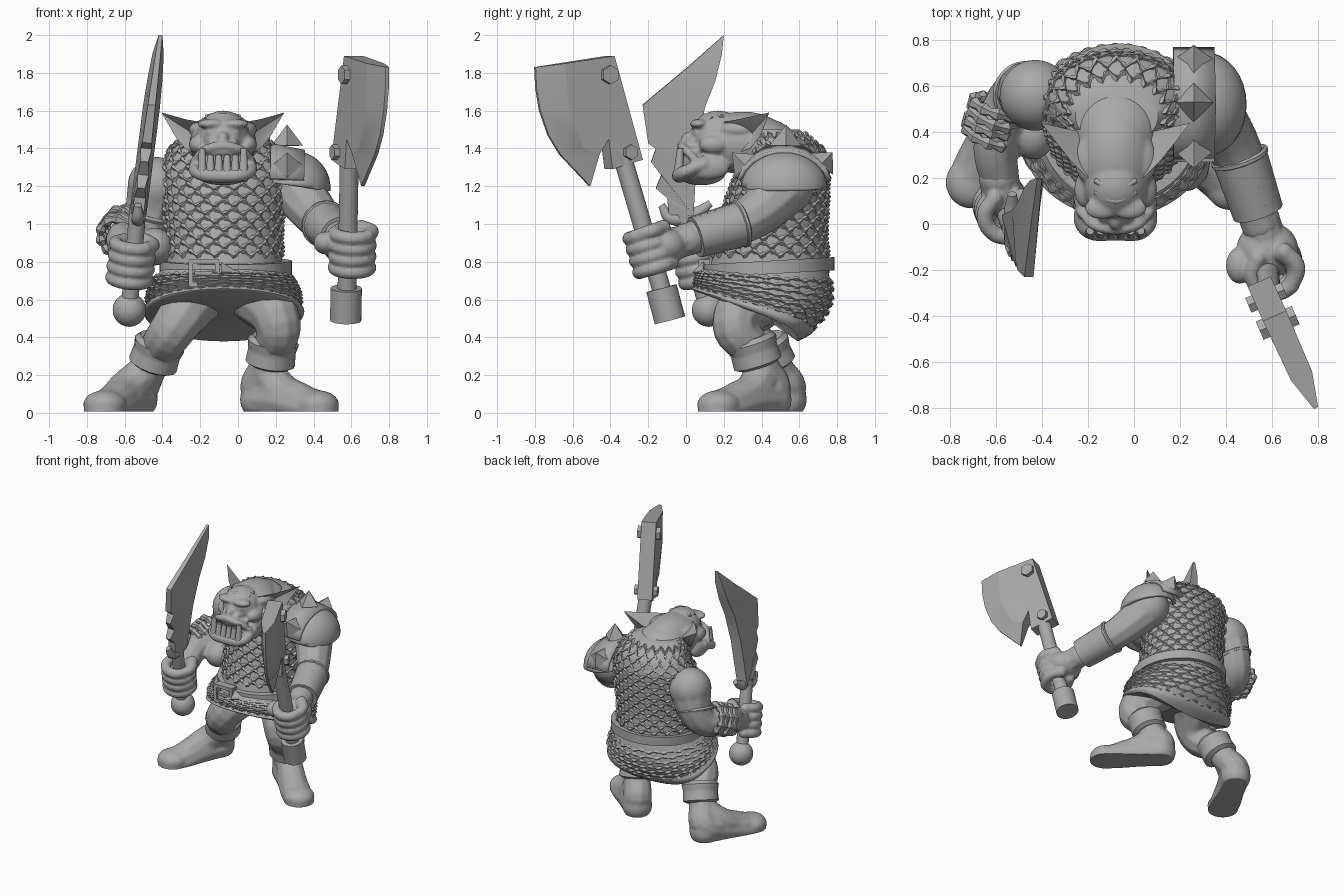
import bpy, bmesh, math
from math import sin, cos, pi, radians
from mathutils import Vector as V, Matrix
from mathutils.geometry import tessellate_polygon

if bpy.data.objects.get("Cube"):
    bpy.data.objects.remove(bpy.data.objects["Cube"])

grey = bpy.data.materials.new("plain grey")
grey.use_nodes = True
grey.diffuse_color = (0.4, 0.4, 0.4, 1)
grey.node_tree.nodes["Principled BSDF"].inputs["Base Color"].default_value = (0.4, 0.4, 0.4, 1)
MID = -0.08  # head centre line


def add(name, mesh, angle=40):
    ob = bpy.data.objects.new(name, mesh)
    bpy.context.collection.objects.link(ob)
    mesh.materials.clear()
    mesh.materials.append(grey)
    if angle:
        bpy.ops.object.select_all(action='DESELECT')
        ob.select_set(True)
        bpy.context.view_layer.objects.active = ob
        bpy.ops.object.shade_smooth_by_angle(angle=radians(angle))
    return ob


def add_bm(name, bm, angle=40):
    bmesh.ops.recalc_face_normals(bm, faces=bm.faces)
    me = bpy.data.meshes.new(name)
    bm.to_mesh(me)
    bm.free()
    return add(name, me, angle)


def baked(ob):
    bpy.context.view_layer.update()
    me = bpy.data.meshes.new_from_object(ob.evaluated_get(bpy.context.evaluated_depsgraph_get()))
    bpy.data.objects.remove(ob)
    return me


def tube_mesh(pts, cyclic=False, kind='BEZIER', sides=3):
    """Round tube through (x, y, z, radius) points."""
    cu = bpy.data.curves.new("path", 'CURVE')
    cu.dimensions, cu.bevel_depth, cu.bevel_resolution = '3D', 1, sides
    cu.resolution_u, cu.use_fill_caps = 6, True
    sp = cu.splines.new(kind)
    nodes = sp.bezier_points if kind == 'BEZIER' else sp.points
    nodes.add(len(pts) - 1)
    for n, p in zip(nodes, pts):
        n.co = p[:3] if kind == 'BEZIER' else (*p[:3], 1)
        n.radius = p[3]
        if kind == 'BEZIER':
            n.handle_left_type = n.handle_right_type = 'AUTO'
    sp.use_cyclic_u = cyclic
    ob = bpy.data.objects.new("path", cu)
    bpy.context.collection.objects.link(ob)
    return baked(ob)


def tube(name, pts, **kw):
    return add(name, tube_mesh(pts, **kw))


def blob(name, balls=(), tubes=(), voxel=0.012, smooth=3, floor=None):
    """Fuse ellipsoids (x, y, z, rx, ry, rz) and tubes into one organic surface."""
    bm = bmesh.new()
    balls = list(balls) + [(*p[:3], p[3], p[3], p[3]) for t in tubes for p in (t[0], t[-1])]
    for b in balls:
        m = Matrix.Translation(b[:3]) @ Matrix.Diagonal((*b[3:], 1))
        bmesh.ops.create_uvsphere(bm, u_segments=28, v_segments=18, radius=1, matrix=m)
    for t in tubes:
        bm.from_mesh(tube_mesh(t))
    ob = add_bm(name, bm, None)
    mod = ob.modifiers.new("fuse", 'REMESH')
    mod.mode, mod.voxel_size = 'VOXEL', voxel
    mod = ob.modifiers.new("soften", 'SMOOTH')
    mod.iterations = smooth
    me = baked(ob)
    if floor is not None:
        for v in me.vertices:
            v.co.z = max(v.co.z, floor)
    return add(name, me, 60)


def loft(name, fn, rows, cols=64):
    bm = bmesh.new()
    grid = [[bm.verts.new(fn(2 * pi * j / cols, i / rows)) for j in range(cols)] for i in range(rows + 1)]
    for a, b in zip(grid, grid[1:]):
        for j in range(cols):
            k = (j + 1) % cols
            bm.faces.new((a[j], a[k], b[k], b[j]))
    bm.faces.new(grid[0])
    bm.faces.new(grid[-1])
    return add_bm(name, bm)


def plate(name, pts, x_at, normal):
    """Blade from a (y, z, half thickness) outline."""
    bm = bmesh.new()
    n = V(normal).normalized()
    a, b = [[bm.verts.new(V((x_at(y, z), y, z)) + n * t * s) for y, z, t in pts] for s in (1, -1)]
    for tri in tessellate_polygon([[V((y, z, 0)) for y, z, t in pts]]):
        bm.faces.new([a[i] for i in tri])
        bm.faces.new([b[i] for i in reversed(tri)])
    for i in range(len(pts)):
        j = (i + 1) % len(pts)
        bm.faces.new((a[i], b[i], b[j], a[j]))
    return add_bm(name, bm, 20)


def cone(name, base, tip, r1, r2, sides=24, angle=40):
    base, d = V(base), V(tip) - V(base)
    bm = bmesh.new()
    m = Matrix.Translation(base + d / 2) @ d.to_track_quat('Z', 'Y').to_matrix().to_4x4()
    bmesh.ops.create_cone(bm, cap_ends=True, segments=sides, radius1=r1, radius2=r2, depth=d.length, matrix=m)
    return add_bm(name, bm, angle)


def ring(name, c, axis, big, r, wave=0, n=40):
    q = V(axis).to_track_quat('Z', 'Y')
    pts = [(*(V(c) + q @ V((big * cos(t), big * sin(t), 0))), r + wave * sin(10 * t))
           for t in (2 * pi * i / n for i in range(n))]
    return tube(name, pts, cyclic=True, kind='POLY', sides=1)


# Mail shirt and skirt
SECTIONS = [(0.74, 0.44, 0.31, 0.32), (0.95, 0.455, 0.305, 0.285), (1.15, 0.485, 0.32, 0.265),
            (1.3, 0.515, 0.33, 0.235), (1.4, 0.53, 0.285, 0.195), (1.5, 0.47, 0.18, 0.13)]


def shirt(a, t, grow=0):
    z = 0.74 + 0.76 * t
    for s, e in zip(SECTIONS, SECTIONS[1:]):
        if z <= e[0] + 1e-6:
            f = (z - s[0]) / (e[0] - s[0])
            cy, rx, ry = [p + (q - p) * f for p, q in zip(s[1:], e[1:])]
            return V((-0.075 + (rx + grow) * cos(a), cy + (ry + grow) * sin(a), z))


def skirt(a, t, grow=0):
    hem = 0.52 - 0.13 * sin(a)
    swell = sin(pi * min(t * 0.75, 0.6))
    tuck = 0.19 * t ** 3 * max(sin(a), 0)
    return V((-0.075 + (0.33 + 0.075 * swell + grow) * cos(a),
              0.42 + (0.33 + 0.04 * swell - tuck + grow) * sin(a), 0.76 + (hem - 0.76) * t))


def mail(name, fn, levels):
    for k, t in enumerate(levels):
        pts = []
        for i in range(160):
            a = 2 * pi * i / 160
            tri = abs((i + 4 * (k % 2)) % 8 - 4) / 4 - 0.5
            pts.append((*fn(a, t + 0.04 * tri, 0.003), 0.010 + 0.004 * (-1) ** (i // 2)))
        tube(f"{name}_{k + 1}", pts, cyclic=True, kind='POLY', sides=0)


loft("mail_shirt", shirt, 24)
loft("mail_skirt", skirt, 12)
mail("shirt_links", shirt, [0.14 + 0.058 * i for i in range(15)])
mail("skirt_links", skirt, [0.18 + 0.11 * i for i in range(7)])
loft("skirt_hem", lambda a, t: skirt(a, 0.83 + 0.2 * t, 0.01 + 0.015 * sin(pi * t)), 6)

# Belt with buckle
loft("belt", lambda a, t: V((-0.065 + 0.35 * cos(a), 0.44 + 0.345 * sin(a), 0.735 + 0.07 * t + 0.02 * sin(a))), 2)
for i, (x, z, w, h) in enumerate([(-0.18, 0.8, 0.16, 0.025), (-0.18, 0.68, 0.16, 0.025), (-0.25, 0.74, 0.025, 0.13),
                                  (-0.11, 0.74, 0.025, 0.13), (-0.18, 0.74, 0.1, 0.02)]):
    bm = bmesh.new()
    bmesh.ops.create_cube(bm, matrix=Matrix.Translation((x, 0.095, z)) @ Matrix.Diagonal((w, 0.06, h, 1)))
    add_bm(f"buckle_bar_{i + 1}", bm)
cone("belt_tongue", (-0.09, 0.09, 0.745), (-0.01, 0.09, 0.745), 0.055, 0.004, 4, None)

# Head: skull, brow, nose, cheeks, jaw
both = lambda rows: [(MID + s * r[0], *r[1:]) for r in rows for s in (1, -1)]
blob("head", [
    (MID, 0.3, 1.43, 0.175, 0.25, 0.165), (MID, 0.17, 1.46, 0.14, 0.15, 0.14), (MID, 0.4, 1.42, 0.19, 0.19, 0.14),
    (MID, 0.03, 1.455, 0.035, 0.055, 0.035), (MID, 0.05, 1.385, 0.125, 0.085, 0.04), (MID, 0.08, 1.27, 0.15, 0.13, 0.065),
    (MID, 0.055, 1.33, 0.13, 0.075, 0.06)]
    + both([(0.06, 0.07, 1.53, 0.075, 0.05, 0.026), (0.045, 0.04, 1.435, 0.035, 0.035, 0.025),
            (0.13, 0.15, 1.42, 0.05, 0.08, 0.05), (0.06, 0.065, 1.485, 0.035, 0.03, 0.026),
            (0.13, 0.12, 1.3, 0.04, 0.11, 0.065), (0.1, 0.28, 1.5, 0.08, 0.11, 0.05)]),
    [[(MID - 0.15, 0.1, 1.32, 0.03), (MID - 0.13, -0.02, 1.27, 0.035), (MID, -0.035, 1.255, 0.038),
      (MID + 0.13, -0.02, 1.27, 0.035), (MID + 0.15, 0.1, 1.32, 0.03)],
     [(MID - 0.15, 0.05, 1.34, 0.02), (MID - 0.08, -0.01, 1.4, 0.024), (MID + 0.08, -0.01, 1.4, 0.024),
      (MID + 0.15, 0.05, 1.34, 0.02)]], voxel=0.01, smooth=2)
for k in range(2):
    tube(f"brow_wrinkle_{k + 1}", [(MID - 0.09, 0.14 + 0.05 * k, 1.555 + 0.012 * k, 0.012),
                                   (MID, 0.1 + 0.05 * k, 1.57 + 0.012 * k, 0.016),
                                   (MID + 0.09, 0.14 + 0.05 * k, 1.555 + 0.012 * k, 0.012)])
for i in range(6):
    x = MID + (i - 2.5) * 0.044
    cone(f"tooth_{i + 1}", (x, -0.04, 1.27), (x, -0.03, 1.4 if i in (0, 5) else 1.365), 0.026, 0.017, 10)

# Ears: hollow pointed leaves
for side, s in (("left", 1), ("right", -1)):
    bm = bmesh.new()
    rim = [(0.12, 0.2, 1.54), (0.2, 0.28, 1.555), (0.325, 0.44, 1.59), (0.29, 0.42, 1.53), (0.25, 0.39, 1.46),
           (0.2, 0.34, 1.4), (0.14, 0.25, 1.37)]
    outer = [bm.verts.new((MID + s * x, y, z)) for x, y, z in rim]
    cup = [bm.verts.new(V((MID + s * x, y + 0.012, z)).lerp(V((MID + s * 0.19, 0.32, 1.48)), 0.2)) for x, y, z in rim]
    pit = bm.verts.new((MID + s * 0.16, 0.35, 1.48))
    back = bm.verts.new((MID + s * 0.15, 0.4, 1.48))
    for i in range(len(rim)):
        j = (i + 1) % len(rim)
        bm.faces.new((outer[i], outer[j], cup[j], cup[i]))
        bm.faces.new((cup[i], cup[j], pit))
        bm.faces.new((outer[j], outer[i], back))
    add_bm(f"{side}_ear", bm)

# Legs, rolled cuffs and boots
for side, hip, knee, cuff, ankle, toe in [
        ("left", (0.1, 0.4, 0.62), (0.21, 0.26, 0.47), (0.18, 0.36, 0.33), (0.12, 0.45, 0.12), (0.43, 0.165)),
        ("right", (-0.22, 0.42, 0.62), (-0.34, 0.3, 0.45), (-0.43, 0.43, 0.32), (-0.535, 0.53, 0.12), (-0.71, 0.17))]:
    blob(f"{side}_leg", tubes=[[(*hip, 0.155), (*knee, 0.125), (*cuff, 0.105)]])
    axis = V(knee) - V(ankle)
    axis.z += 0.25
    axis.normalize()
    tube(f"{side}_cuff", [(*(V(cuff) + axis * d), r) for d, r in
                          ((-0.085, 0.105), (-0.07, 0.132), (0, 0.127), (0.05, 0.137), (0.075, 0.115))], sides=6)
    h, t = V((ankle[0], ankle[1], 0)), V((*toe, 0))
    at = lambda f, z, r: (*(h.lerp(t, f) + V((0, 0, z))), r)
    shin = V(cuff).lerp(V(ankle), 0.5)
    blob(f"{side}_boot", [(*at(0.97, 0.045, 0)[:3], 0.115, 0.115, 0.075)],
         [[(*cuff, 0.1), (*shin, 0.1), (*ankle, 0.108), at(0.35, 0.08, 0.105)],
          [(*shin, 0.098), at(0.3, 0.13, 0.1), at(0.65, 0.065, 0.1), at(0.95, 0.035, 0.085)],
          [at(0, 0.07, 0.11), at(0.4, 0.06, 0.11), at(0.75, 0.03, 0.115), at(0.98, 0.01, 0.11)]], smooth=6, floor=0.008)


def fist(name, c, axis, out, wrist, lumps=()):
    """Fingers curled round a grip."""
    a, c = V(axis).normalized(), V(c)
    o = (V(out) - a * V(out).dot(a)).normalized()
    s = a.cross(o)
    tubes = [[tuple(c - o * 0.06) + (0.095,), tuple(wrist) + (0.085,)]]
    for i in range(4):
        mid = c + a * (i - 1.5) * 0.062
        tubes.append([(*(mid + 0.093 * (cos(t) * o + sin(t) * s)), 0.037) for t in (-2.6, -1.7, -0.8, 0, 0.8, 1.7, 2.5)])
    top = c + a * 0.1
    tubes.append([(*(top - o * 0.08 + s * 0.07), 0.04), (*(top + s * 0.105), 0.038), (*(top + o * 0.08 + s * 0.06), 0.032)])
    blob(name, lumps, tubes, voxel=0.009, smooth=2)


# Arms and hands
blob("left_arm", tubes=[[(0.3, 0.53, 1.2, 0.15), (0.38, 0.42, 1.09, 0.13), (0.45, 0.3, 1.01, 0.115), (0.55, 0.0, 0.92, 0.085)]])
fist("left_hand", (0.605, -0.185, 0.86), (0.02, -0.28, 0.95), (0.25, -0.9, -0.1), (0.55, 0.02, 0.92),
     [(0.58, -0.11, 0.885, 0.135, 0.12, 0.1), (0.46, -0.18, 0.9, 0.06, 0.08, 0.06)])
tube("left_bracer", [(0.46, 0.29, 1.0, 0.122), (0.54, 0.05, 0.93, 0.112)], sides=5)
ring("bracer_rim", (0.46, 0.29, 1.0), (0.08, -0.24, -0.07), 0.115, 0.015)
for i in range(6):
    p = V((0.47, 0.26, 1.11)).lerp(V((0.54, 0.07, 1.042)), i / 5)
    tube(f"bracer_stitch_{i + 1}", [(p.x - 0.03, p.y - 0.01, p.z - 0.003, 0.007), (p.x + 0.03, p.y + 0.01, p.z - 0.003, 0.007)])
blob("right_arm", [(-0.44, 0.4, 0.88, 0.1, 0.12, 0.1)],
     [[(-0.43, 0.56, 1.2, 0.155), (-0.48, 0.57, 1.04, 0.13), (-0.53, 0.53, 0.95, 0.115), (-0.6, 0.36, 0.92, 0.1), (-0.58, 0.17, 0.84, 0.085)]])
fist("right_hand", (-0.565, 0.06, 0.8), (0.05, -0.13, 0.48), (0.05, -0.9, -0.1), (-0.59, 0.2, 0.86))
ring("right_sleeve_edge", (-0.48, 0.57, 1.05), (-0.05, 0.03, -0.16), 0.125, 0.016)
for i in range(4):
    ring(f"wrist_rope_{i + 1}", (-0.6 - 0.012 * i, 0.51 - 0.04 * i, 0.985 - 0.018 * i), (-0.3, -0.9 + 0.2 * (i % 2), -0.3), 0.1, 0.024, 0.007)

# Shoulder guard with spiked band
bm = bmesh.new()
bmesh.ops.create_uvsphere(bm, u_segments=32, v_segments=20, radius=1,
                          matrix=Matrix.Translation((0.3, 0.52, 1.19)) @ Matrix.Diagonal((0.165, 0.205, 0.17, 1)))
bmesh.ops.bisect_plane(bm, geom=bm.verts[:] + bm.edges[:] + bm.faces[:], plane_co=(0.3, 0.5, 1.2),
                       plane_no=(-0.15, 0, -1), clear_outer=True)
guard = add_bm("shoulder_guard", bm)
bm = bmesh.new()
rows = []
for i in range(10):
    a = radians(10 + 160 * i / 9)
    rows.append([bm.verts.new((x, 0.52 + 0.23 * cos(a), 1.2 + (0.205 - drop) * sin(a))) for x, drop in ((0.17, 0), (0.35, 0.035))])
for p, q in zip(rows, rows[1:]):
    bm.faces.new((p[0], p[1], q[1], q[0]))
band = add_bm("shoulder_band", bm, 30)
for ob in (guard, band):
    mod = ob.modifiers.new("thickness", 'SOLIDIFY')
    mod.thickness, mod.offset = 0.025, 1
for i, (a, tall) in enumerate(((33, 0.085), (88, 0.11), (150, 0.1))):
    d = V((0, cos(radians(a)), sin(radians(a))))
    p = V((0.26, 0.52, 1.2)) + V((0, 0.235 * d.y, 0.215 * d.z))
    cone(f"shoulder_spike_{i + 1}", p, p + (d + V((0, 0, 0.35))).normalized() * tall, 0.085, 0.001, 4, None)

# Cleaver axe: thick body with a ground edge
axe_x = lambda y, z=0: 0.58 + (-0.33 - y) * 0.45
side = V((0.92, 0.4, 0))
cone("axe_handle", (0.575, -0.09, 0.52), (0.59, -0.35, 1.4), 0.05, 0.05)
cone("axe_pommel", (0.57, -0.085, 0.49), (0.573, -0.13, 0.66), 0.083, 0.083)
ridge = [(-0.66, 1.85, .05), (-0.64, 1.6, .05), (-0.56, 1.4, .045)]
plate("axe_body", [(-0.4, 1.89, .055), *ridge, (-0.475, 1.37, .045), (-0.43, 1.45, .055), (-0.41, 1.29, .055),
                   (-0.25, 1.34, .055)], axe_x, side)
plate("axe_edge", [(-0.8, 1.83, .01), (-0.795, 1.72, .01), (-0.775, 1.6, .01), (-0.73, 1.47, .01), (-0.67, 1.37, .01),
                   (-0.51, 1.2, .01), (-0.475, 1.37, .045), *ridge[::-1]], axe_x, side)
for i, (y, z, r) in enumerate([(-0.43, 1.79, 0.05), (-0.32, 1.38, 0.04)]):
    c = V((axe_x(y), y, z))
    cone(f"axe_bolt_{i + 1}", c - side * 0.085, c + side * 0.085, r, r, 6, None)

# Notched sword
plate("sword_blade", [(-0.09, 1.05, .03), (-0.1, 1.14, .03), (-0.16, 1.19, .02), (-0.13, 1.26, .03), (-0.185, 1.33, .02),
                      (-0.16, 1.4, .03), (-0.2, 1.43, .025), (-0.23, 1.63, .02), (0.02, 1.84, .015), (0.2, 2.0, .01),
                      (0.19, 1.9, .03), (0.155, 1.76, .04), (0.1, 1.62, .045), (0.06, 1.4, .045), (0.04, 1.05, .045)],
      lambda y, z: -0.53 + (z - 1.05) * 0.126, (1, 0, -0.1))
cone("sword_grip", (-0.575, 0.11, 0.56), (-0.53, -0.02, 1.08), 0.045, 0.045)
tube("sword_guard", [(-0.53, -0.13, 1.1, 0.02), (-0.53, -0.08, 1.03, 0.035), (-0.53, 0.06, 1.06, 0.035), (-0.53, 0.13, 1.11, 0.02)])
blob("sword_pommel", [(-0.575, 0.12, 0.545, 0.09, 0.09, 0.09)])
